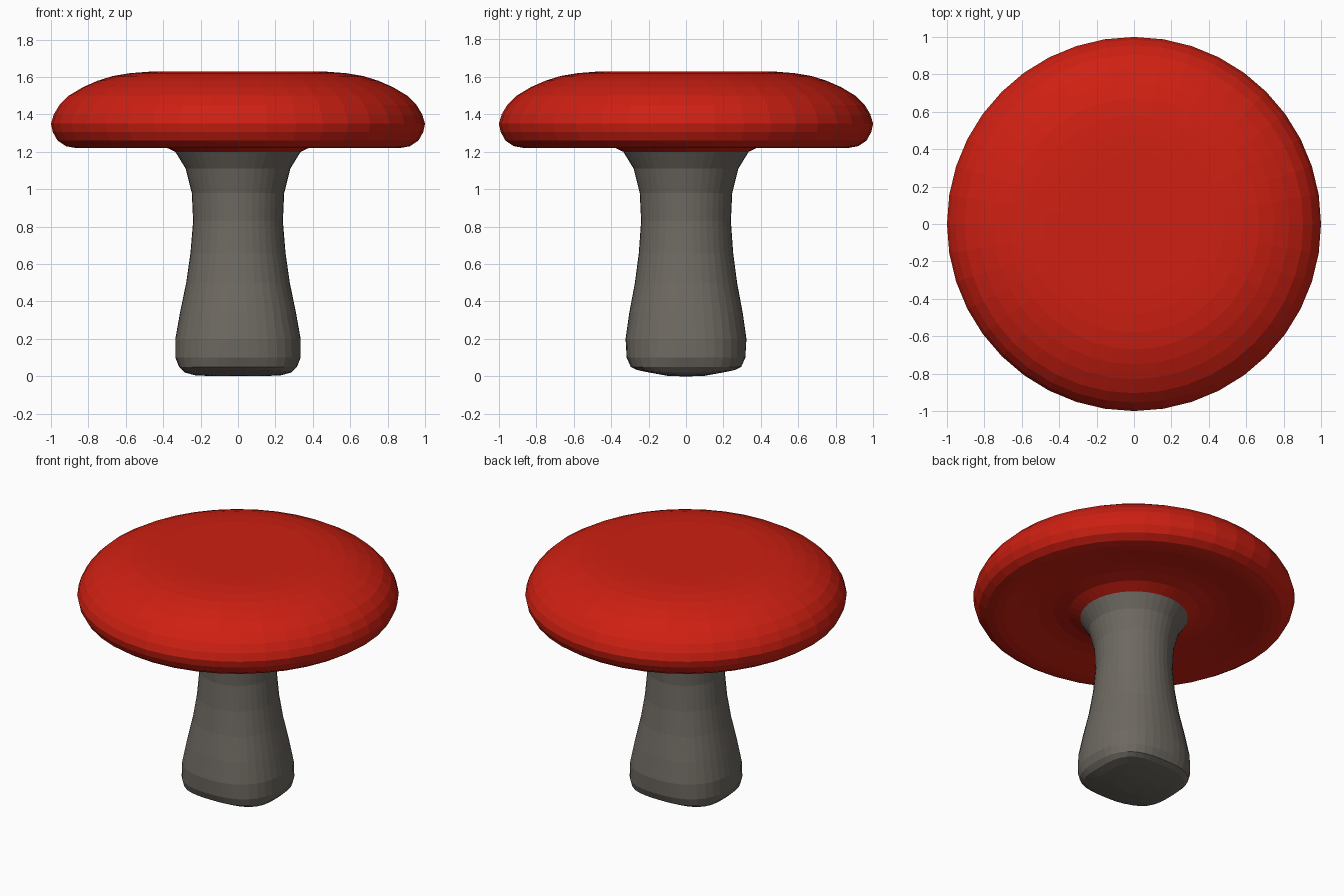
import bpy, bmesh, math

if "Cube" in bpy.data.objects:
    bpy.data.objects.remove(bpy.data.objects["Cube"])

SEGS = 40


def paint(obj, name, rgb):
    mat = bpy.data.materials.new(name)
    mat.diffuse_color = (*rgb, 1)
    mat.use_nodes = True
    mat.node_tree.nodes["Principled BSDF"].inputs["Base Color"].default_value = mat.diffuse_color
    obj.data.materials.append(mat)


def loft(name, rings, cap_first=False, cap_last=False):
    """Skin superellipse rings given as (z, rx, ry, exponent, lift along y)."""
    bm = bmesh.new()
    loops = []
    for z, rx, ry, n, lift in rings:
        loop = []
        for i in range(SEGS):
            a = 2 * math.pi * i / SEGS
            c, s = math.cos(a), math.sin(a)
            k = (abs(c) ** n + abs(s) ** n) ** (-1 / n)
            x, y = rx * k * c, ry * k * s
            loop.append(bm.verts.new((x, y, z + lift * y * y)))
        loops.append(loop)
    for lo, hi in zip(loops, loops[1:]):
        for i in range(SEGS):
            j = (i + 1) % SEGS
            bm.faces.new((lo[i], lo[j], hi[j], hi[i]))
    for flag, loop, z in ((cap_first, loops[0][::-1], rings[0][0]),
                          (cap_last, loops[-1], rings[-1][0])):
        if flag:
            mid = bm.verts.new((0, 0, z))
            for i in range(SEGS):
                bm.faces.new((loop[i], loop[(i + 1) % SEGS], mid))
    mesh = bpy.data.meshes.new(name)
    bm.to_mesh(mesh)
    bm.free()
    obj = bpy.data.objects.new(name, mesh)
    bpy.context.collection.objects.link(obj)
    return obj


# Stem: squarish rounded foot, round waist, flared neck
stem = loft("mushroom_stem", [
    (0.0, 0.12, 0.10, 4.0, 0.3),
    (0.005, 0.23, 0.20, 3.6, 0.4),
    (0.02, 0.285, 0.26, 3.2, 0.2),
    (0.05, 0.315, 0.295, 2.8, 0),
    (0.10, 0.335, 0.317, 2.5, 0),
    (0.20, 0.335, 0.323, 2.35, 0),
    (0.34, 0.31, 0.303, 2.25, 0),
    (0.50, 0.277, 0.273, 2.15, 0),
    (0.66, 0.254, 0.252, 2.05, 0),
    (0.83, 0.24, 0.24, 2, 0),
    (0.98, 0.247, 0.247, 2, 0),
    (1.11, 0.28, 0.28, 2, 0),
    (1.20, 0.335, 0.335, 2, 0),
], cap_first=True)
paint(stem, "stem_grey", (0.155, 0.14, 0.12))

# Cap: grooved underside that flows out of the neck, rounded rim, flat top
profile = [
    (1.20, 0.335), (1.235, 0.41), (1.252, 0.50), (1.25, 0.60), (1.237, 0.71),
    (1.222, 0.81), (1.22, 0.865), (1.23, 0.92), (1.26, 0.965), (1.305, 0.99),
    (1.35, 1.0), (1.40, 0.985), (1.45, 0.955), (1.50, 0.905), (1.545, 0.83),
    (1.58, 0.75), (1.605, 0.67), (1.62, 0.58), (1.628, 0.48), (1.63, 0.38),
]
cap = loft("mushroom_cap", [(z, r, r, 2, 0) for z, r in profile], cap_last=True)
paint(cap, "cap_red", (0.62, 0.014, 0.006))
